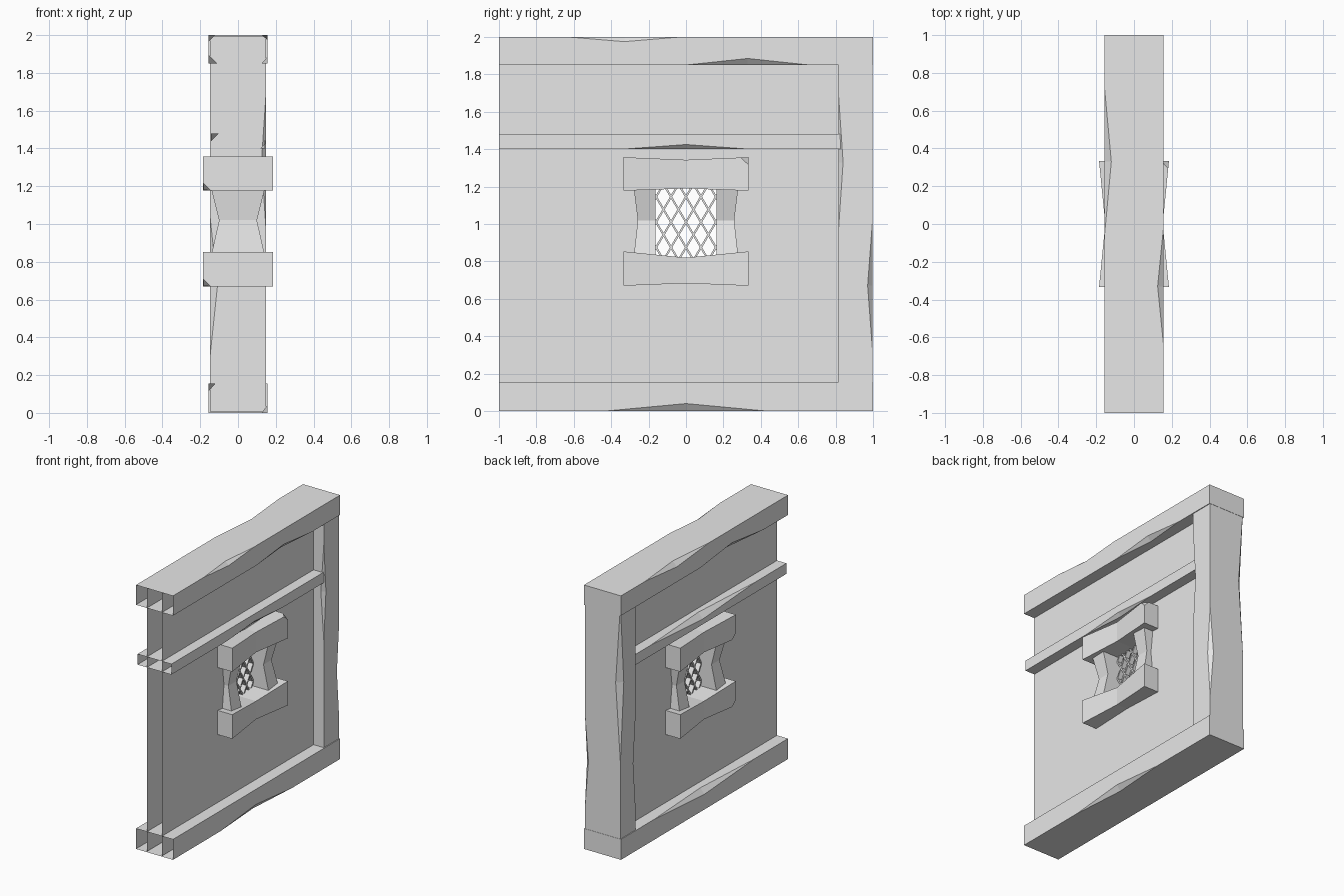
import bpy, bmesh
from mathutils import Vector

cube = bpy.data.objects.get("Cube")
if cube:
    bpy.data.objects.remove(cube, do_unlink=True)

grey = bpy.data.materials.new("plain grey")
grey.use_nodes = True
grey.diffuse_color = (0.8, 0.8, 0.8, 1)
grey.node_tree.nodes["Principled BSDF"].inputs["Base Color"].default_value = (0.8, 0.8, 0.8, 1)


def finish(bm, name):
    mesh = bpy.data.meshes.new(name)
    bm.to_mesh(mesh)
    bm.free()
    mesh.materials.append(grey)
    obj = bpy.data.objects.new(name, mesh)
    bpy.context.collection.objects.link(obj)
    return obj


def place(axis, a, b, t):
    """Cross-section point (a, b) at length t along the y or z axis."""
    return Vector((a, t, b)) if axis == "y" else Vector((a, b, t))


def chipped_beam(name, axis, a, b, lo, hi, chips, open_start=False):
    """Box beam with triangular chips: {edge: (centre, half length, depth a, depth b)}."""
    bm = bmesh.new()
    corners = [(-a, b[0]), (a, b[0]), (a, b[1]), (-a, b[1])]
    mid_b = sum(b) / 2
    new = lambda p, q, t: bm.verts.new(place(axis, p, q, t))
    edges = []
    for k, (p, q) in enumerate(corners):
        start, end = new(p, q, lo), new(p, q, hi)
        on_a, on_b = [start, end], [start, end]
        if k in chips:
            c, half, da, db = chips[k]
            first, last = new(p, q, c - half), new(p, q, c + half)
            in_a = new(p - da if p > 0 else p + da, q, c)
            in_b = new(p, q - db if q > mid_b else q + db, c)
            on_a = [start, first, in_a, last, end]
            on_b = [start, first, in_b, last, end]
            bm.faces.new((first, in_a, in_b))
            bm.faces.new((last, in_b, in_a))
        edges.append((on_a, on_b))
    for k in range(4):
        bm.faces.new(edges[k][k % 2] + edges[(k + 1) % 4][k % 2][::-1])
    front = bm.faces.new([e[0][0] for e in edges])
    bm.faces.new([e[0][-1] for e in edges])
    bmesh.ops.recalc_face_normals(bm, faces=bm.faces)
    if open_start:
        bmesh.ops.delete(bm, geom=[front], context="FACES_ONLY")
    return finish(bm, name)


def carved_block(name, axis, sections, worn=(), wear=0.04):
    """Block lofted through (t, half a, b low, b high), with some corners worn off."""
    bm = bmesh.new()
    rings = [[bm.verts.new(place(axis, p, q, t))
              for p, q in ((-a, b0), (a, b0), (a, b1), (-a, b1))]
             for t, a, b0, b1 in sections]
    for r, s in zip(rings, rings[1:]):
        for k in range(4):
            n = (k + 1) % 4
            bm.faces.new((r[k], r[n], s[n], s[k]))
    bm.faces.new(rings[0])
    bm.faces.new(rings[-1])
    bmesh.ops.recalc_face_normals(bm, faces=bm.faces)
    if worn:
        bmesh.ops.bevel(bm, geom=[rings[i][k] for i, k in worn], offset=wear,
                        segments=1, affect="VERTICES")
    return finish(bm, name)


# Main timbers, hollow and open at the front end
chipped_beam("top_beam", "y", 0.155, (1.85, 2), -1, 1, {
    0: (-0.33, 0.38, 0.045, 0.045), 1: (0.33, 0.33, 0.03, 0.035),
    2: (-0.33, 0.3, 0.03, 0.025), 3: (0.33, 0.38, 0.035, 0.035)}, True)
chipped_beam("bottom_beam", "y", 0.155, (0, 0.155), -1, 1, {
    1: (0, 0.43, 0.03, 0.04), 3: (0, 0.6, 0.035, 0.04)}, True)
chipped_beam("middle_rail", "y", 0.142, (1.4, 1.48), -1, 0.825, {
    1: (0, 0.34, 0.025, 0.025), 3: (0, 0.63, 0.04, 0.04)}, True)
chipped_beam("back_post", "z", 0.149, (0.815, 0.998), 0.008, 1.992, {
    0: (0.67, 0.38, 0.04, 0.03), 1: (1.33, 0.37, 0.025, 0.025),
    2: (0.67, 0.36, 0.03, 0.027), 3: (1.33, 0.6, 0.04, 0.04)})

# Two wall skins, each with a window opening
ys, zs = (-1, -0.2, 0.2, 0.85), (0.005, 0.78, 1.24, 1.995)
for name, side in (("right_wall", 1), ("left_wall", -1)):
    bm = bmesh.new()
    grid = [[bm.verts.new((side * 0.063, y, z)) for z in zs] for y in ys]
    for i in range(3):
        for j in range(3):
            if (i, j) != (1, 1):
                quad = [grid[i][j], grid[i + 1][j], grid[i + 1][j + 1], grid[i][j + 1]]
                bm.faces.new(quad[::side])
    finish(bm, name)

# Window frame, waisted in the middle
carved_block("window_lintel", "y", [
    (-0.333, 0.185, 1.178, 1.357), (0, 0.152, 1.19, 1.343), (0.333, 0.185, 1.178, 1.357)],
    worn=[(2, 2), (0, 0)])
carved_block("window_sill", "y", [
    (-0.333, 0.185, 0.67, 0.853), (0, 0.152, 0.683, 0.82), (0.333, 0.185, 0.67, 0.853)],
    worn=[(0, 0)])
for name, side in (("back_jamb", 1), ("front_jamb", -1)):
    carved_block(name, "z", [
        (t, a, *sorted((side * 0.162, side * outer)))
        for t, a, outer in ((0.82, 0.145, 0.28), (1.02, 0.1, 0.258), (1.2, 0.145, 0.28))])

# Diagonal lattice in the opening
pitch, slope, mid = 0.08, 1.69, 1.01
low, high, reach = 0.8, 1.21, 0.18
for lean in (1, -1):
    for i in range(-4, 5):
        c = i * pitch
        limits = sorted(mid + slope * lean * (y - c) for y in (-reach, reach))
        z0, z1 = max(low, limits[0]), min(high, limits[1])
        if z1 - z0 > 0.03:
            bar = []
            for z in (z0, z1):
                y = c + lean * (z - mid) / slope
                bar.append((z, 0.018, y - 0.006, y + 0.006))
            carved_block("lattice_bar", "z", bar)
